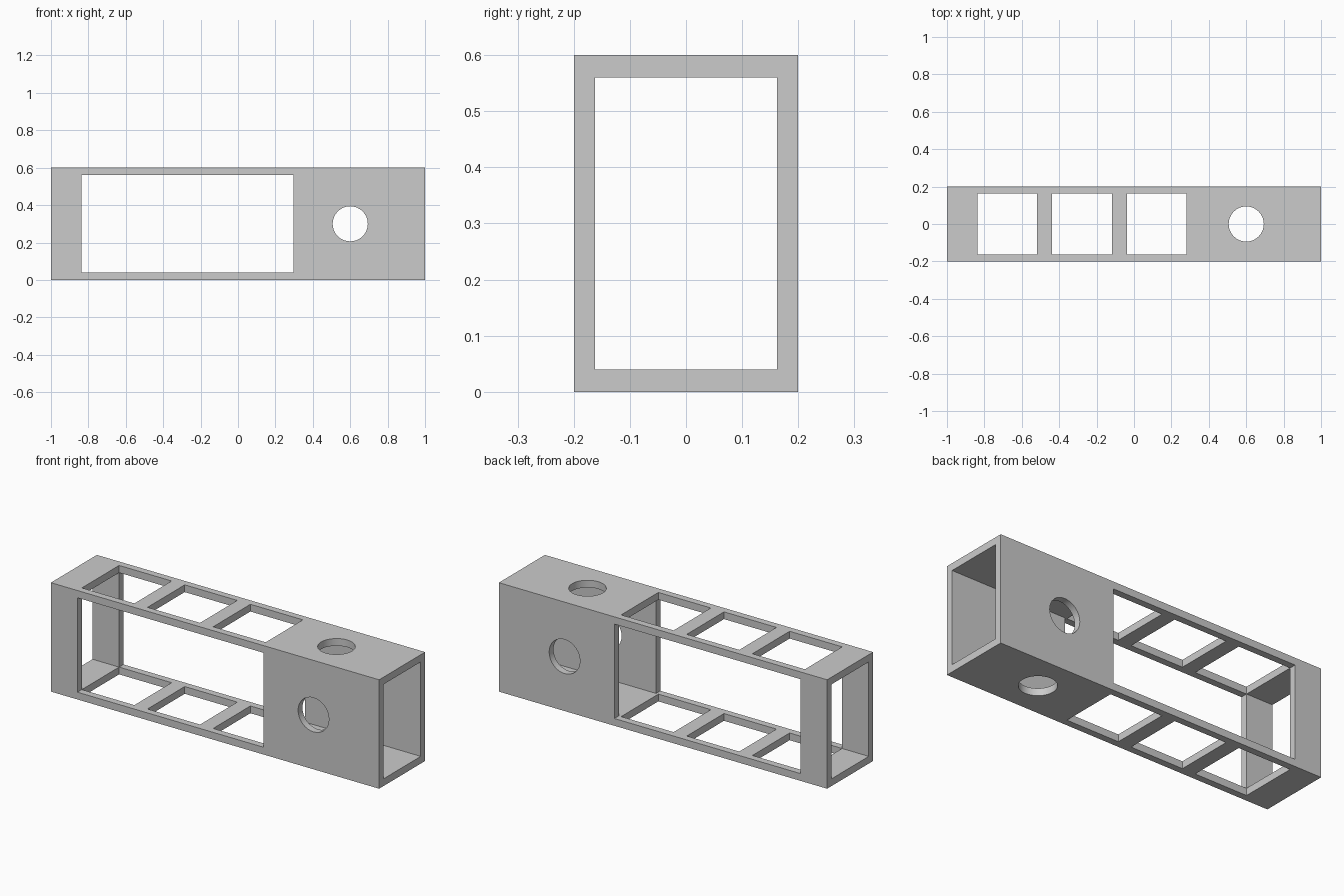
import bpy
import bmesh
from mathutils import Matrix

cube = bpy.data.objects.get("Cube")
if cube:
    bpy.data.objects.remove(cube, do_unlink=True)

HALF_Y, HEIGHT = 0.2, 0.6
IN_Y, IN_LOW, IN_HIGH = 0.162, 0.04, 0.56
MID = HEIGHT / 2

grey = bpy.data.materials.new("plain grey")
grey.use_nodes = True
colour = (0.6, 0.6, 0.6, 1)
grey.diffuse_color = colour
grey.node_tree.nodes["Principled BSDF"].inputs["Base Color"].default_value = colour


def add_object(name, bm):
    mesh = bpy.data.meshes.new(name)
    bm.to_mesh(mesh)
    bm.free()
    mesh.materials.append(grey)
    obj = bpy.data.objects.new(name, mesh)
    bpy.context.collection.objects.link(obj)
    return obj


def block(name, low, high):
    """Box between two corners, with exact shared coordinates."""
    bm = bmesh.new()
    bmesh.ops.create_cube(bm, size=2)
    for v in bm.verts:
        v.co = [high[i] if v.co[i] > 0 else low[i] for i in range(3)]
    return add_object(name, bm)


def drill(name, axis):
    """Round cutter through the whole beam along y or z."""
    bm = bmesh.new()
    bmesh.ops.create_cone(bm, cap_ends=True, segments=32, radius1=0.094,
                          radius2=0.094, depth=2)
    turn = Matrix.Rotation(1.5707963, 4, "X") if axis == "Y" else Matrix()
    bm.transform(Matrix.Translation((0.6, 0, MID)) @ turn)
    return add_object(name, bm)


# Solid beam
beam = block("beam_frame", (-1, -HALF_Y, 0), (1, HALF_Y, HEIGHT))

# Hollow core, long side window, ladder windows and round holes
cutters = [
    block("core_cutter", (-2, -IN_Y, IN_LOW), (2, IN_Y, IN_HIGH)),
    block("side_window_cutter", (-0.838, -1, IN_LOW), (0.296, 1, IN_HIGH)),
    drill("side_hole_cutter", "Y"),
    drill("top_hole_cutter", "Z"),
]
for i in range(3):
    start = -0.838 + 0.4 * i
    cutters.append(block("ladder_window_cutter", (start, -IN_Y, -1),
                         (start + 0.32, IN_Y, 2)))

bpy.ops.object.select_all(action="DESELECT")
bpy.context.view_layer.objects.active = beam
beam.select_set(True)
for cutter in cutters:
    mod = beam.modifiers.new(cutter.name, "BOOLEAN")
    mod.operation = "DIFFERENCE"
    mod.solver = "EXACT"
    mod.object = cutter
    bpy.ops.object.modifier_apply(modifier=mod.name)
    bpy.data.objects.remove(cutter, do_unlink=True)

# Smooth hole walls, crisp edges
bpy.ops.object.shade_smooth_by_angle(angle=0.5)
